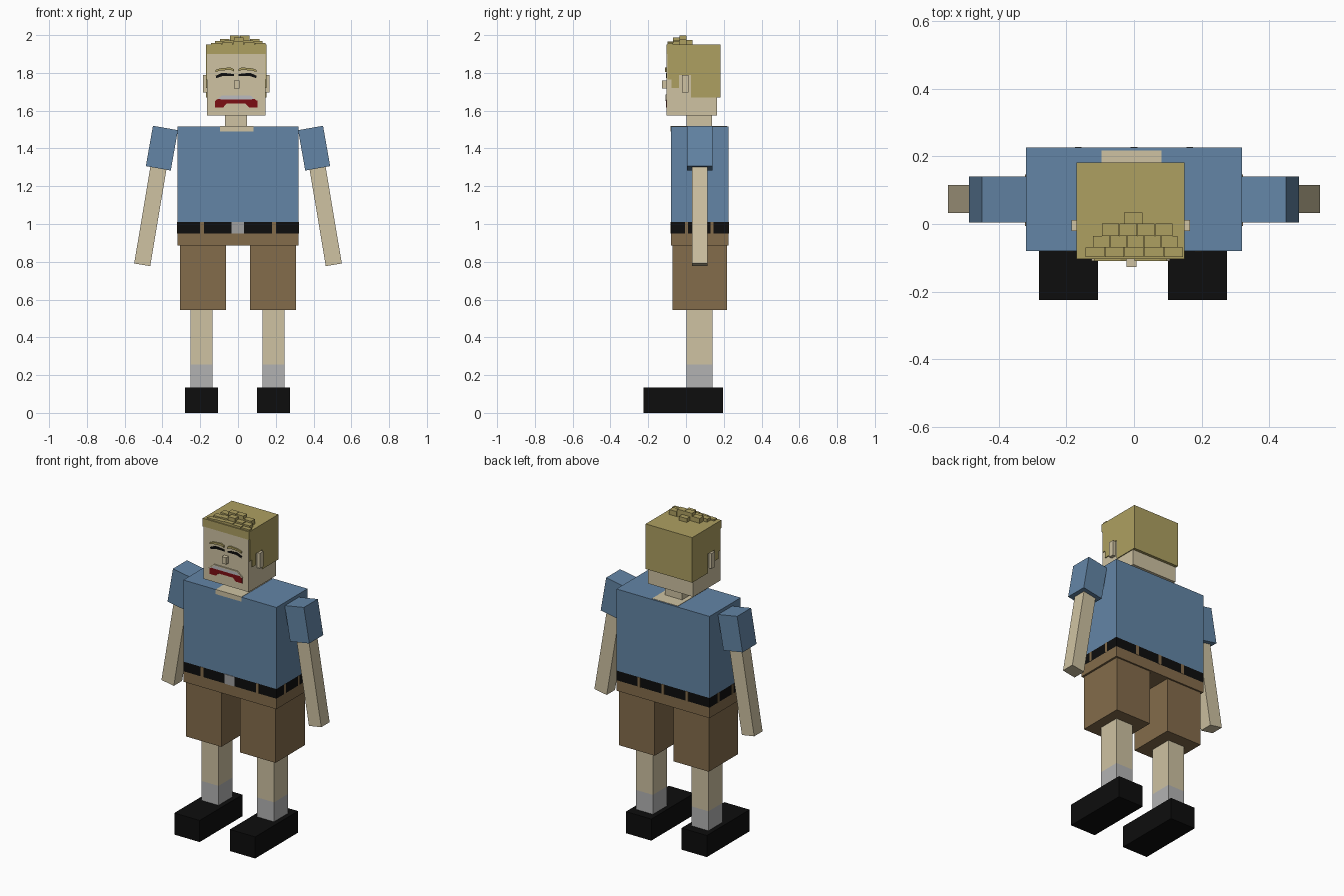
import bpy, bmesh, math
from mathutils import Matrix

if "Cube" in bpy.data.objects:
    bpy.data.objects.remove(bpy.data.objects["Cube"])

COLORS = {
    "skin": (0.62, 0.54, 0.36), "shirt": (0.125, 0.235, 0.38), "shorts": (0.23, 0.15, 0.07),
    "hair": (0.42, 0.35, 0.12), "black": (0.004, 0.004, 0.004), "sock": (0.45, 0.45, 0.45),
    "steel": (0.35, 0.35, 0.35), "red": (0.2, 0.004, 0.006), "teeth": (0.5, 0.5, 0.52),
}
MATS = {}
for key, rgb in COLORS.items():
    MATS[key] = bpy.data.materials.new(key)
    MATS[key].diffuse_color = (*rgb, 1)


def finish(name, bm, color):
    bmesh.ops.recalc_face_normals(bm, faces=bm.faces)
    mesh = bpy.data.meshes.new(name)
    bm.to_mesh(mesh)
    bm.free()
    mesh.materials.append(MATS[color])
    obj = bpy.data.objects.new(name, mesh)
    bpy.context.collection.objects.link(obj)
    return obj


def box(name, color, x, y, z, tilt=0):
    """Box from (min, max) ranges, optionally tilted about its centre in the xz plane."""
    bm = bmesh.new()
    bmesh.ops.create_cube(bm, size=1)
    bm.transform(Matrix.Diagonal((x[1] - x[0], y[1] - y[0], z[1] - z[0], 1)))
    bm.transform(Matrix.Rotation(math.radians(tilt), 4, 'Y'))
    bm.transform(Matrix.Translation([(r[0] + r[1]) / 2 for r in (x, y, z)]))
    return finish(name, bm, color)


def extrude(name, color, points, offset):
    bm = bmesh.new()
    face = bm.faces.new([bm.verts.new(p) for p in points])
    new = bmesh.ops.extrude_face_region(bm, geom=[face])["geom"]
    bmesh.ops.translate(bm, vec=offset, verts=[v for v in new if isinstance(v, bmesh.types.BMVert)])
    return finish(name, bm, color)


def plate(name, color, pts, front, back=-0.095):
    return extrude(name, color, [(x, front, z) for x, z in pts], (0, back - front, 0))


# Shoes, socks, shins and shorts legs
for side, cx in (("left", 0.188), ("right", -0.194)):
    box(side + "_shoe", "black", (cx - 0.087, cx + 0.087), (-0.224, 0.197), (0, 0.134))
    box(side + "_sock", "sock", (cx - 0.058, cx + 0.058), (0.002, 0.14), (0.134, 0.255))
    box(side + "_shin", "skin", (cx - 0.058, cx + 0.058), (0.002, 0.14), (0.255, 0.56))
for side, s in (("left", 1), ("right", -1)):
    cx = s * 0.186
    box(side + "_shorts_leg", "shorts", (cx - 0.122, cx + 0.122), (-0.072, 0.216), (0.545, 0.89))

# Waist, belt and torso
box("shorts_waist", "shorts", (-0.32, 0.32), (-0.08, 0.226), (0.885, 0.95))
box("belt", "black", (-0.32, 0.32), (-0.08, 0.226), (0.95, 1.01))
box("torso", "shirt", (-0.32, 0.32), (-0.08, 0.226), (1.01, 1.517))
box("belt_buckle", "steel", (-0.035, 0.033), (-0.083, -0.07), (0.95, 1.01))
for i, x in enumerate((-0.19, 0.19)):
    box(f"front_belt_loop_{i}", "shorts", (x - 0.01, x + 0.01), (-0.082, -0.07), (0.95, 1.01))
for i, x in enumerate((-0.165, 0, 0.165)):
    box(f"back_belt_loop_{i}", "shorts", (x - 0.01, x + 0.01), (0.21, 0.228), (0.95, 1.01))
for i, y in enumerate((0.002, 0.138)):
    for s in (-1, 1):
        box(f"side_belt_loop_{i}_{s}", "shorts", sorted((s * 0.31, s * 0.322)),
            (y - 0.008, y + 0.008), (0.95, 1.01))

# Sleeves and arms, flaring outwards
for side, s in (("left", 1), ("right", -1)):
    cx, ax = s * 0.403, s * 0.458
    box(side + "_sleeve", "shirt", (cx - 0.067, cx + 0.067), (0.004, 0.141), (1.293, 1.51), -10 * s)
    box(side + "_arm", "skin", (ax - 0.043, ax + 0.043), (0.033, 0.115), (0.78, 1.375), -9.5 * s)

# Open collar and neck
box("open_collar", "skin", (-0.096, 0.081), (-0.082, 0.218), (1.49, 1.519))
box("neck", "skin", (-0.069, 0.048), (0.002, 0.137), (1.515, 1.58))

# Head, ears and nose
box("head", "skin", (-0.165, 0.145), (-0.102, 0.165), (1.574, 1.93))
box("right_ear", "skin", (-0.185, -0.16), (-0.021, 0.012), (1.695, 1.79))
box("left_ear", "skin", (0.14, 0.166), (-0.021, 0.012), (1.695, 1.79))
box("nose", "skin", (-0.022, 0.007), (-0.127, -0.1), (1.718, 1.76))

# Hair shell with sideburns and ear cut-out, extruded across the head
profile = [(-0.098, 1.95), (0.182, 1.95), (0.182, 1.67), (0.027, 1.67), (0.027, 1.79),
           (-0.038, 1.79), (-0.038, 1.72), (-0.076, 1.72), (-0.076, 1.765), (-0.098, 1.765)]
extrude("hair", "hair", [(-0.17, y, z) for y, z in profile], (0.32, 0, 0))
box("hair_fringe", "hair", (-0.17, 0.15), (-0.104, -0.09), (1.9, 1.95))

# Rows of blocky tufts on top
rows = [(-0.097, -0.07, -0.145, 0.146, 5, 1.965), (-0.07, -0.035, -0.122, 0.13, 5, 1.975),
        (-0.035, 0.002, -0.096, 0.115, 4, 1.985), (0.002, 0.034, -0.03, 0.026, 1, 1.974)]
for r, (y0, y1, x0, x1, n, top) in enumerate(rows):
    w = (x1 - x0) / n
    for i in range(n):
        off = abs(i - (n - 1) / 2)
        z = top + (0.013 if off < 1 and r in (1, 2) else -0.003 * off)
        box(f"hair_tuft_{r}_{i}", "hair", (x0 + i * w + 0.001, x0 + (i + 1) * w - 0.001),
            (y0, y1), (1.945, z))

# Eyebrows and closed eyes, mirrored about the face centre
FACE_X = -0.01
brow = [(0.012, 1.808), (0.012, 1.82), (0.03, 1.829), (0.085, 1.824), (0.108, 1.816),
        (0.108, 1.805), (0.085, 1.812), (0.03, 1.816)]
eye = [(0.012, 1.783), (0.012, 1.793), (0.035, 1.797), (0.075, 1.8), (0.108, 1.785),
       (0.106, 1.772), (0.07, 1.784), (0.035, 1.784)]
for side, s in (("left", 1), ("right", -1)):
    plate(side + "_eyebrow", "hair", [(FACE_X + s * x, z) for x, z in brow], -0.11)
    plate(side + "_eye", "black", [(FACE_X + s * x, z) for x, z in eye], -0.105)

# Frowning mouth with upper lip and teeth
half = [(0.112, 1.655), (0.112, 1.618), (0.068, 1.618), (0.05, 1.637)]
mouth = [(0.08, 1.68)] + half
plate("mouth", "red", [(FACE_X + x, z) for x, z in mouth]
      + [(FACE_X - x, z) for x, z in reversed(mouth)], -0.106)
teeth = [(0.078, 1.679), (0.1, 1.661), (0.07, 1.66)]
plate("teeth", "teeth", [(FACE_X + x, z) for x, z in teeth]
      + [(FACE_X - x, z) for x, z in reversed(teeth)], -0.108)
lip = [(0.08, 1.686), (0.116, 1.656), (0.11, 1.652), (0.077, 1.679)]
plate("upper_lip", "skin", [(FACE_X + x, z) for x, z in lip]
      + [(FACE_X - x, z) for x, z in reversed(lip)], -0.109)

for m in bpy.data.materials:
    if m.users and not m.is_grease_pencil:
        m.use_nodes = True
        m.node_tree.nodes["Principled BSDF"].inputs["Base Color"].default_value = m.diffuse_color
